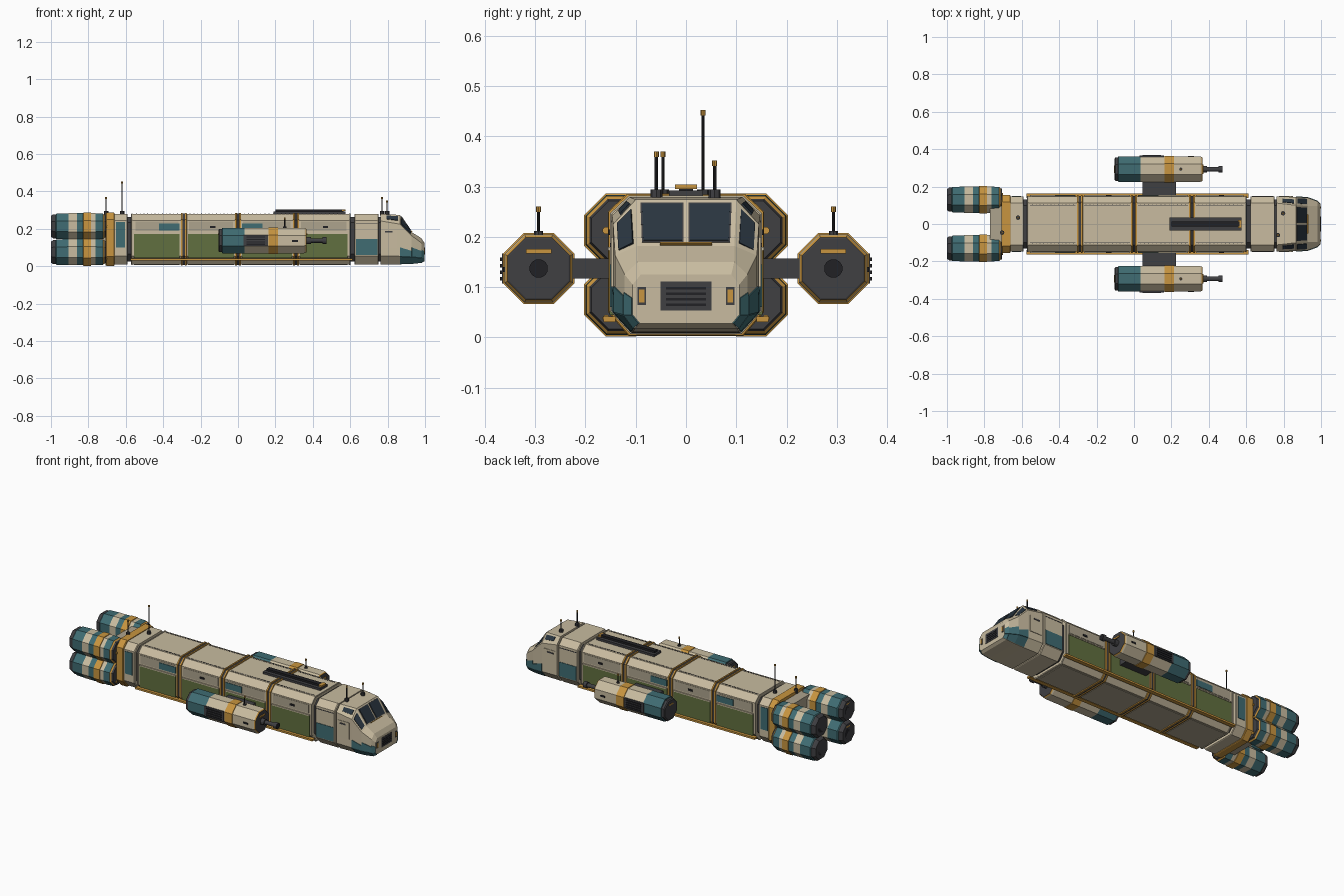
import bpy, bmesh, math
from mathutils import Vector

if "Cube" in bpy.data.objects:
    bpy.data.objects.remove(bpy.data.objects["Cube"])

COL = dict(cream=(.58, .50, .35), tan=(.42, .37, .27), teal=(.05, .15, .17), orange=(.58, .30, .05),
           green=(.12, .16, .05), dark=(.05, .05, .055), black=(.015, .015, .018), glass=(.022, .035, .05))
MATS = {}
for key, c in COL.items():
    MATS[key] = bpy.data.materials.new(key)
    MATS[key].diffuse_color = (*c, 1)


def finish(name, bm, cols):
    bmesh.ops.recalc_face_normals(bm, faces=bm.faces)
    me = bpy.data.meshes.new(name)
    bm.to_mesh(me)
    bm.free()
    for c in cols:
        me.materials.append(MATS[c])
    ob = bpy.data.objects.new(name, me)
    bpy.context.collection.objects.link(ob)
    return ob


def loft(name, rings, seg_cols, cap="dark"):
    """Skin a list of equal-length rings; one colour per segment."""
    cols = list(dict.fromkeys(seg_cols + [cap]))
    bm = bmesh.new()
    vs = [[bm.verts.new(p) for p in r] for r in rings]
    n = len(rings[0])
    for k, c in enumerate(seg_cols):
        for i in range(n):
            j = (i + 1) % n
            bm.faces.new((vs[k][i], vs[k][j], vs[k + 1][j], vs[k + 1][i])).material_index = cols.index(c)
    for r in (vs[0], vs[-1]):
        bm.faces.new(r).material_index = cols.index(cap)
    return finish(name, bm, cols)


def box(name, x, y, z, col):
    """Box from (min, max) pairs."""
    ring = lambda a: [(a, y[0], z[0]), (a, y[1], z[0]), (a, y[1], z[1]), (a, y[0], z[1])]
    return loft(name, [ring(x[0]), ring(x[1])], [col], col)


def side_box(name, x, s, y0, y1, z, col):
    return box(name, x, sorted((s * y0, s * y1)), z, col)


def tube(name, cy, cz, stations, cols, cap="dark", n=8):
    """Faceted barrel along x; stations are (x, apothem)."""
    k = 1 / math.cos(math.pi / n)
    rings = [[(x, cy + r * k * math.cos((i + .5) * math.tau / n), cz + r * k * math.sin((i + .5) * math.tau / n))
              for i in range(n)] for x, r in stations]
    return loft(name, rings, cols, cap)


def post(name, x, y, z0, z1, r, col):
    ring = lambda z: [(x + r * math.cos(i * math.tau / 8), y + r * math.sin(i * math.tau / 8), z) for i in range(8)]
    return loft(name, [ring(z0), ring(z1)], [col], col)


def profile(x, th, tz, sh, s1, s0, bh, bz):
    half = [(th, tz), (sh, s1), (sh, s0), (bh, bz)]
    return [(x, y, z) for y, z in half] + [(x, -y, z) for y, z in reversed(half)]


HULL = (.112, .279, .148, .245, .055, .108, .009)


def hull_ring(x, g=0.0):
    return [(px, py * (1 + g), .144 + (pz - .144) * (1 + g)) for px, py, pz in profile(x, *HULL)]


def hull(name, x0, x1, col, g=0.0, b=.004):
    st = [(x0, g - .02), (x0 + b, g), (x1 - b, g), (x1, g - .02)]
    return loft(name, [hull_ring(x, k) for x, k in st], [col] * 3, col)


def panel(name, quad, u, v, t, col):
    """Raised slab on part of a quad (u along the first edge, v across)."""
    a, b, c, d = map(Vector, quad)
    at = lambda p, q: a.lerp(b, p).lerp(d.lerp(c, p), q)
    pts = [at(u[0], v[0]), at(u[1], v[0]), at(u[1], v[1]), at(u[0], v[1])]
    nrm = (pts[2] - pts[0]).cross(pts[3] - pts[1]).normalized()
    if nrm.dot(at(.5, .5) - Vector((.75, 0, .12))) < 0:
        nrm = -nrm
    return loft(name, [[p - nrm * .004 for p in pts], [p + nrm * t for p in pts]], [col], col)


# Main hull sections and narrow connecting necks
hull("cargo_body", -.57, .602, "cream")
hull("rear_section", -.69, -.59, "cream")
hull("cab_rear_section", .622, .752, "cream")
for x in (-.6, .595, .745):
    hull("neck", x, x + .04, "dark", -.12)
box("engine_mount", (-.77, -.68), (-.1, .1), (.03, .265), "tan")
hull("rear_orange_frame", -.708, -.66, "orange", .05)

# Paired cargo frames with dark joint, and end frames
for x in (-.29, 0, .31):
    hull("frame_joint", x - .012, x + .012, "dark", .012)
    for d in (-.011, .011):
        hull("cargo_frame", x + d - .005, x + d + .005, "orange", .04, .001)
for x in (-.567, .597):
    hull("cargo_end_frame", x - .004, x + .004, "tan", .02, .001)

# Cargo side and roof panels, one set per bay
BAYS = [(-.555, -.312), (-.268, -.022), (.022, .288), (.332, .585)]
for n, (a, b) in enumerate(BAYS):
    for s in (1, -1):
        side_box("green_panel", (a, b), s, .14, .152, (.045, .173), "green")
        side_box("panel_ledge", (a, b), s, .14, .155, (.173, .18), "cream")
        side_box("upper_side_panel", (a + .006, b - .006), s, .14, .15, (.188, .238), "tan")
        if n in (0, 2):
            x = b - .11 if n == 0 else a
            side_box("teal_hatch", (x, x + .11), s, .14, .153, (.19, .228), "teal")
        else:
            x = (a + b) / 2 + .01
            side_box("latch", (x - .014, x + .014), s, .14, .154, (.204, .215), "black")
        for i in range(12):
            x = a + .012 + (b - a - .024) * i / 11
            box("rivet", (x - .002, x + .002), (s * .105 - .002, s * .105 + .002), (.27, .2815), "dark")
        box("roof_seam", (a, b), (s * .1 - .001, s * .1 + .001), (.27, .2802), "dark")
    box("belly_panel", (a, b), (-.098, .098), (.006, .02), "tan")
for s in (1, -1):
    side_box("side_rail", (-.575, .612), s, .14, .164, (.031, .042), "orange")
    side_box("rear_teal_panel", (-.652, -.605), s, .14, .151, (.1, .235), "teal")
    side_box("cab_teal_panel", (.63, .745), s, .14, .151, (.06, .145), "teal")
    side_box("cab_door_seam", (.63, .745), s, .14, .1495, (.228, .232), "dark")

# Dark rail on the roof
box("roof_rail_base", (.19, .575), (-.034, .034), (.275, .292), "dark")
box("roof_rail_ridge", (.2, .565), (-.014, .014), (.29, .304), "black")
box("roof_rail_tip", (.555, .576), (-.022, .022), (.295, .304), "orange")

# Nose: lofted faceted cab
NOSE = [(.762, .112, .279, .147, .242, .055, .108, .009),
        (.865, .100, .274, .145, .225, .053, .106, .010),
        (.928, .096, .182, .141, .163, .05, .105, .012),
        (.980, .096, .150, .122, .125, .045, .102, .018),
        (.996, .090, .125, .106, .105, .045, .092, .028)]
R = [profile(*r) for r in NOSE]
loft("nose_cab", R, ["cream"] * 4, "cream")
flip = lambda q, s: [(x, y * s, z) for x, y, z in q]
wind = [R[2][7], R[2][0], R[1][0], R[1][7]]
for u in ((.06, .46), (.54, .94)):
    panel("windshield_frame", wind, (u[0] - .015, u[1] + .015), (.07, .92), .002, "dark")
    panel("windshield", wind, u, (.1, .89), .004, "glass")
panel("wiper_bar", wind, (.23, .77), (.01, .05), .006, "orange")
for s in (1, -1):
    panel("corner_window", flip([R[1][0], R[2][0], R[2][1], R[1][1]], s), (.12, .9), (.2, .82), .003, "glass")
    panel("roof_side_window", flip([R[0][0], R[1][0], R[1][1], R[0][1]], s), (.3, .9), (.2, .65), .003, "glass")
    for k in (1, 2, 3):
        panel("lower_teal_side", flip([R[k][1], R[k + 1][1], R[k + 1][2], R[k][2]], s),
              (0, 1), ((.72, .55, .45)[k - 1], 1), .003, "teal")
        panel("lower_teal_chamfer", flip([R[k][2], R[k + 1][2], R[k + 1][3], R[k][3]], s), (0, 1), (0, .95), .003, "teal")
    side_box("cab_door_panel", (.775, .85), s, .13, .149, (.1, .2), "cream")
    side_box("cab_vent", (.785, .825), s, .14, .151, (.18, .188), "dark")
    side_box("headlight_frame", (.985, .998), s, .08, .096, (.064, .1), "dark")
    side_box("headlight", (.985, 1.0), s, .083, .093, (.069, .095), "orange")

# Front grille with slats
box("grille", (.985, .998), (-.051, .051), (.053, .111), "dark")
for i in range(4):
    box("grille_slat", (.99, 1.0), (-.04, .04), (.062 + i * .011, .067 + i * .011), "black")

# Four banded rear engines
ST = [(-1, .056), (-.988, .064), (-.975, .064), (-.97, .068), (-.905, .07), (-.862, .07), (-.828, .07), (-.827, .073),
      (-.787, .073), (-.786, .07), (-.762, .07), (-.722, .068), (-.715, .062), (-.705, .058)]
EC = ["dark", "dark", "teal", "teal", "cream", "teal", "orange", "orange", "orange", "cream", "teal", "orange", "dark"]
for y in (.13, -.13):
    for z in (.075, .213):
        tube("rear_engine", y, z, ST, EC)
        tube("engine_nozzle", y, z, [(-1, .035), (-.99, .035)], ["black"], "black", 12)
        box("nozzle_light", (-1, -.99), (y - .02, y + .02), (z + .037, z + .044), "orange")
        tube("engine_lamp", y * 1.22, z + (-.037 if z < .1 else .0), [(-.71, .007), (-.7, .007)], ["orange"], "orange")
        box("engine_strut", (-.76, -.715), sorted((y * .6, y)), (z - .03, z + .03), "dark")

# Side pods on pylons
for s in (1, -1):
    cy, cz = s * .293, .137
    tube("side_pod", cy, cz,
         [(-.105, .056), (-.1, .062), (-.085, .062), (-.084, .068), (.035, .068), (.163, .068), (.164, .071), (.214, .071),
          (.215, .068), (.352, .068), (.36, .066), (.366, .062), (.367, .059)],
         ["dark", "dark", "teal", "teal", "cream", "orange", "orange", "orange", "cream", "cream", "orange", "dark"])
    tube("barrel", cy, cz, [(.36, .018), (.39, .018), (.391, .012), (.452, .012), (.453, .018), (.474, .018)],
         ["dark"] * 5, "black", 12)
    box("pod_light", (.36, .372), (cy - .025, cy + .025), (cz + .03, cz + .039), "orange")
    box("pod_rear_light", (-.108, -.1), (cy - .02, cy + .02), (cz + .03, cz + .037), "orange")
    side_box("pylon", (.045, .225), s, .14, .235, (.117, .157), "dark")
    side_box("pod_vent_frame", (.03, .16), s, .34, .366, (.107, .167), "dark")
    for i in range(4):
        side_box("pod_vent_slat", (.045, .145), s, .35, .37, (.113 + i * .013, .12 + i * .013), "black")
    side_box("pod_latch", (.29, .32), s, .35, .364, (.13, .14), "black")
    post("pod_antenna_base", .25, cy, .2, .212, .009, "dark")
    post("pod_antenna", .25, cy, .205, .25, .003, "black")
    post("pod_antenna_tip", .25, cy, .249, .26, .005, "orange")

# Roof antennas
for x, y, top in ((-.705, -.046, .37), (-.62, .034, .452), (.77, -.059, .37), (.797, .057, .352)):
    post("antenna_base", x, y, .27, .294, .012, "dark")
    post("antenna_mast", x, y, .28, top - .008, .0032, "black")
    post("antenna_tip", x, y, top - .011, top, .005, "orange")

for m in bpy.data.materials:
    if m.users and not m.is_grease_pencil:
        m.use_nodes = True
        m.node_tree.nodes["Principled BSDF"].inputs["Base Color"].default_value = m.diffuse_color
